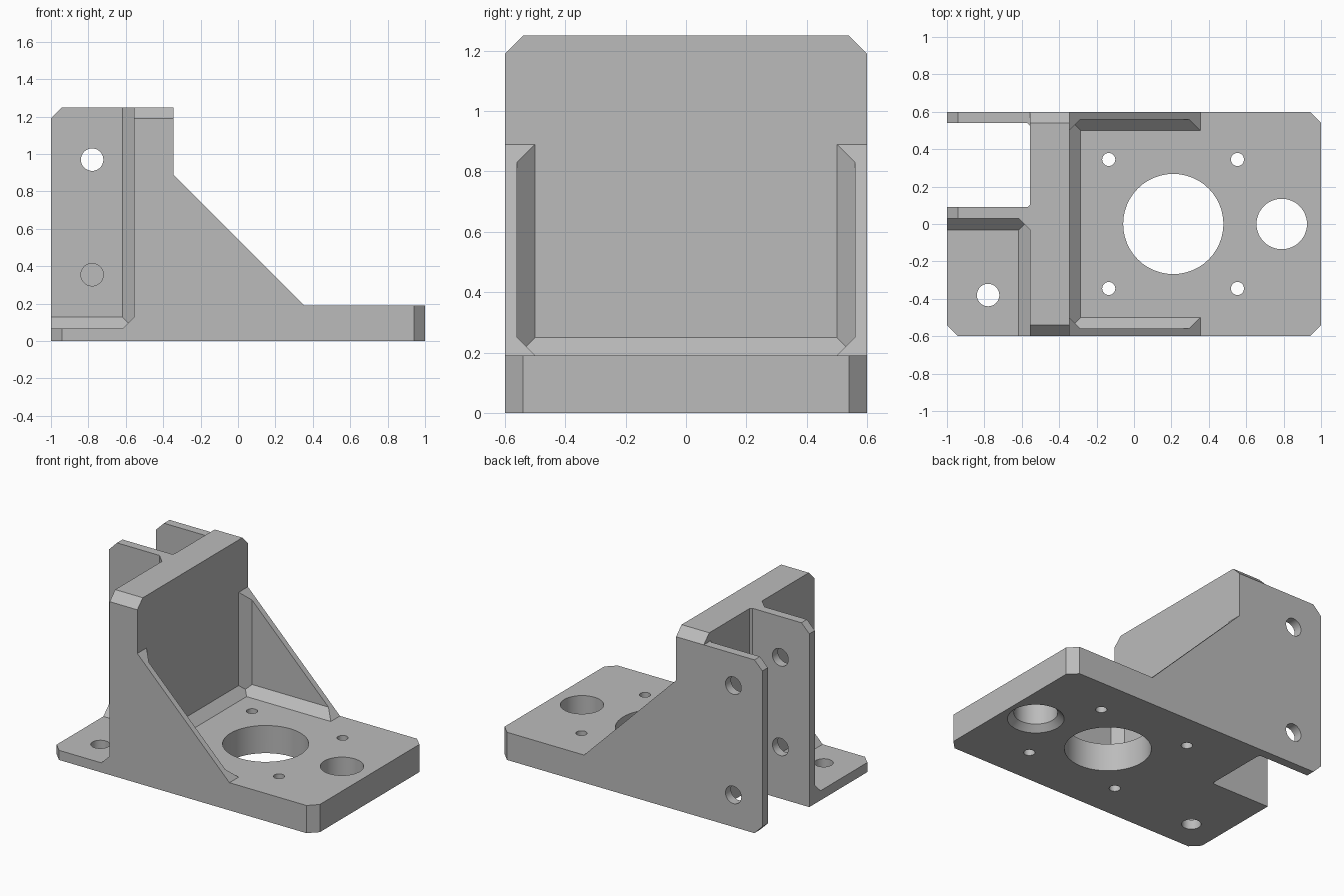
import bpy, bmesh, math
from mathutils import Matrix

cube = bpy.data.objects.get("Cube")
if cube:
    bpy.data.objects.remove(cube, do_unlink=True)

grey = bpy.data.materials.new("plain grey")
grey.use_nodes = True
colour = (0.5, 0.5, 0.5, 1)
grey.diffuse_color = colour
grey.node_tree.nodes["Principled BSDF"].inputs["Base Color"].default_value = colour


def finish(bm, name):
    bmesh.ops.recalc_face_normals(bm, faces=bm.faces)
    mesh = bpy.data.meshes.new(name)
    bm.to_mesh(mesh)
    bm.free()
    mesh.materials.append(grey)
    ob = bpy.data.objects.new(name, mesh)
    bpy.context.collection.objects.link(ob)
    return ob


def prism(name, axis, pts, lo, hi):
    """Extrude a 2D outline along an axis from lo to hi."""
    place = {"x": lambda p, t: (t, p[0], p[1]),
             "y": lambda p, t: (p[0], t, p[1]),
             "z": lambda p, t: (p[0], p[1], t)}[axis]
    bm = bmesh.new()
    a = [bm.verts.new(place(p, lo)) for p in pts]
    b = [bm.verts.new(place(p, hi)) for p in pts]
    n = len(pts)
    bm.faces.new(a)
    bm.faces.new(b)
    for i in range(n):
        j = (i + 1) % n
        bm.faces.new((a[i], a[j], b[j], b[i]))
    return finish(bm, name)


def rect(a0, b0, a1, b1):
    return [(a0, b0), (a1, b0), (a1, b1), (a0, b1)]


def fillet(name, axis, corner, da, db, lo, hi, c=0.063, e=0.02):
    """Sloped strip filling an inside corner, sunk into both walls by e."""
    a, b = corner
    pts = [(a + da * c, b), (a + da * c, b - db * e), (a - da * e, b - db * e),
           (a - da * e, b + db * c), (a, b + db * c)]
    return prism(name, axis, pts, lo, hi)


def cone(name, axis, centre, r1, r2, depth):
    bm = bmesh.new()
    turn = Matrix.Rotation(math.pi / 2, 4, "X") if axis == "y" else Matrix()
    bmesh.ops.create_cone(bm, cap_ends=True, segments=48, radius1=r1, radius2=r2,
                          depth=depth, matrix=Matrix.Translation(centre) @ turn)
    return finish(bm, name)


def combine(ob, other, operation):
    mod = ob.modifiers.new("join", "BOOLEAN")
    mod.object = other
    mod.operation = operation
    mod.solver = "EXACT"
    bpy.context.view_layer.objects.active = ob
    bpy.ops.object.modifier_apply(modifier=mod.name)
    bpy.data.objects.remove(other, do_unlink=True)


C = 0.06                       # edge chamfer
WB, WF = -0.555, -0.345        # upright wall, rear and front faces
BASE, FOOT, TOP = 0.19, 0.066, 1.25

# Base plate with clipped front corners
bracket = prism("motor_bracket", "z",
                [(WB, -0.6), (1 - C, -0.6), (1, C - 0.6), (1, 0.6 - C), (1 - C, 0.6), (WB, 0.6)],
                0, BASE)

# Upright wall with clipped top corners
parts = [prism("upright_wall", "x",
               [(-0.6, 0), (0.6, 0), (0.6, TOP - C), (0.6 - C, TOP), (C - 0.6, TOP), (-0.6, TOP - C)],
               WB, WF)]

# Mounting foot
parts.append(prism("foot", "z",
                   [(C - 1, -0.6), (-0.5, -0.6), (-0.5, 0.09), (-1, 0.09), (-1, C - 0.6)], 0, FOOT))

# Two upright clamp lugs
parts.append(prism("middle_lug", "y",
                   [(-1, 0), (-0.5, 0), (-0.5, TOP), (C - 1, TOP), (-1, TOP - C)], 0.03, 0.09))
high = TOP - C
parts.append(prism("outer_lug", "y",
                   [(C - 1, 0), (-0.5, 0), (-0.5, high), (C - 1, high), (-1, high - C), (-1, C)],
                   0.6 - C, 0.6))

# Sloped strips around the foot
parts.append(fillet("foot_lug_strip", "x", (0.03, FOOT), -1, 1, -1, WB + 0.02))
parts.append(fillet("foot_wall_strip", "y", (WB, FOOT), -1, 1, -0.6, 0.05))
parts.append(fillet("lug_wall_strip", "z", (WB, 0.03), -1, -1, 0.03, TOP))

# Small strips in the slot between the lugs
for y, d, top in ((0.09, 1, TOP), (0.6 - C, -1, high)):
    parts.append(fillet("slot_strip", "z", (WB, y), -1, d, 0, top, c=0.015))

# Strip between wall and base
parts.append(fillet("wall_base_strip", "y", (WF, BASE), 1, 1, -0.57, 0.57, c=C))

# Triangular side gussets with strips along the base and wall
for s in (-1, 1):
    gusset = prism("gusset", "y", rect(WF - 0.05, 0.1, 0.5, 1), *sorted((s * 0.56, s * 0.6)))
    combine(gusset, fillet("gusset_base_strip", "x", (s * 0.56, BASE), -s, 1, WF - 0.05, 0.5, c=C), "UNION")
    combine(gusset, fillet("gusset_wall_strip", "z", (WF, s * 0.56), 1, -s, 0.1, 1, c=C), "UNION")
    wedge = prism("gusset_outline", "y",
                  [(WF - 0.02, 0.17), (0.375, 0.17), (WF - 0.02, 0.91)], -0.7, 0.7)
    combine(gusset, wedge, "INTERSECT")
    parts.append(gusset)

for part in parts:
    combine(bracket, part, "UNION")

# Round holes down through the base and foot
holes = [(0.21, 0, 0.268), (0.79, 0, 0.135), (-0.78, -0.38, 0.06)]
holes += [(x, y, 0.035) for x in (-0.135, 0.553) for y in (-0.345, 0.345)]
for x, y, r in holes:
    combine(bracket, cone("base_hole", "z", (x, y, 0.1), r, r, 0.5), "DIFFERENCE")

# Countersink under the front hole
combine(bracket, cone("countersink", "z", (0.79, 0, 0.015), 0.185, 0.135, 0.05), "DIFFERENCE")

# Clamp holes across the lugs
for y, z in ((0.06, 0.97), (0.06, 0.355), (0.57, 0.97), (0.57, 0.22)):
    combine(bracket, cone("lug_hole", "y", (-0.78, y, z), 0.06, 0.06, 0.12), "DIFFERENCE")

bpy.ops.object.select_all(action="DESELECT")
bracket.select_set(True)
bpy.context.view_layer.objects.active = bracket
bpy.ops.object.shade_smooth_by_angle(angle=math.radians(30))
